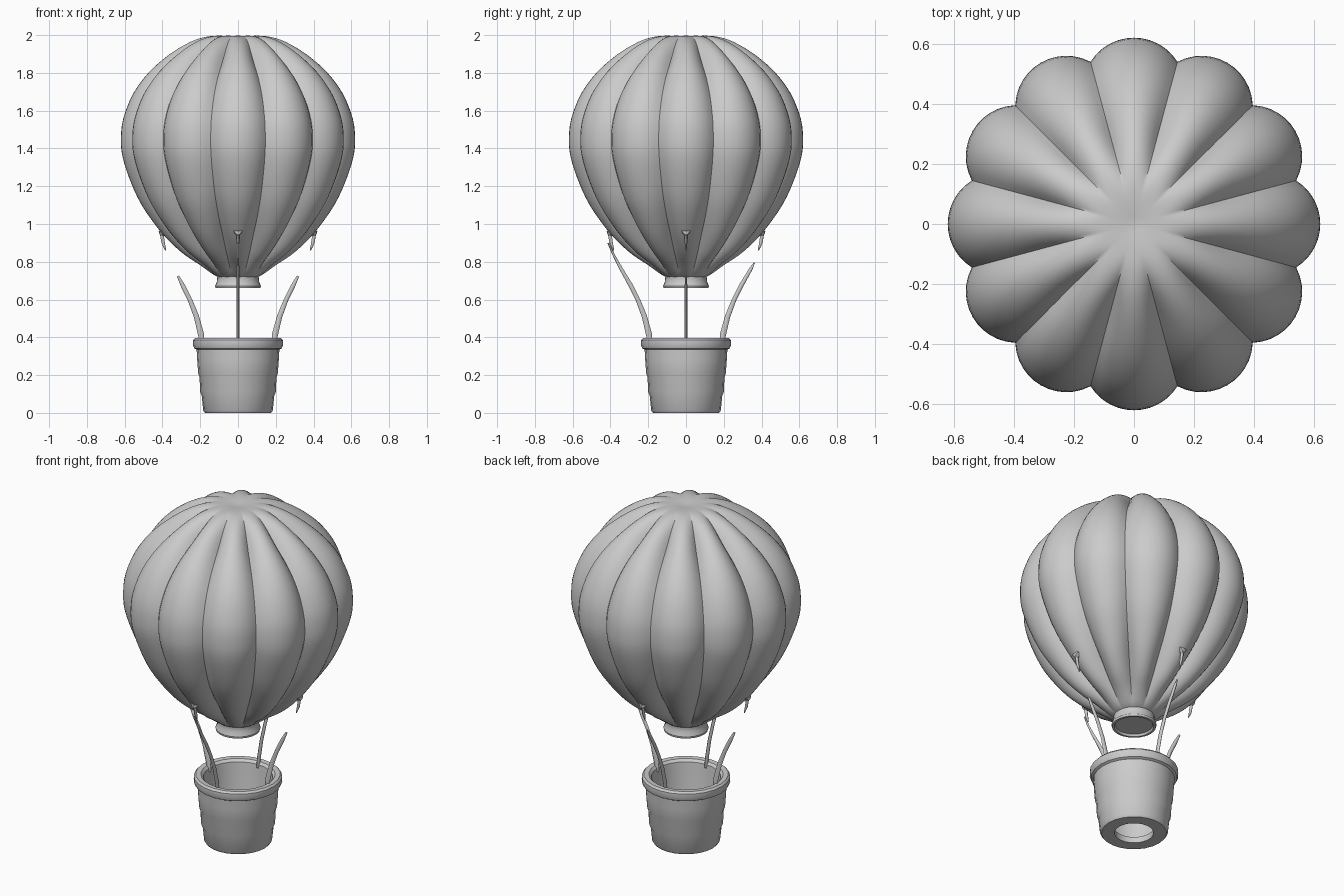
import bpy, bmesh, math
from mathutils import Vector

if "Cube" in bpy.data.objects:
    bpy.data.objects.remove(bpy.data.objects["Cube"])

LOBES = 12


def spline(pts, steps):
    """Catmull-Rom interpolation through 2D points."""
    p = [Vector(q) for q in pts]
    p = [2 * p[0] - p[1]] + p + [2 * p[-1] - p[-2]]
    out = []
    for i in range(1, len(p) - 2):
        a, b, c, d = p[i - 1:i + 3]
        for s in range(steps):
            t = s / steps
            out.append(0.5 * (2 * b + (c - a) * t + (2 * a - 5 * b + 4 * c - d) * t ** 2
                              + (3 * b - a - 3 * c + d) * t ** 3))
    return out + [p[-2]]


def lathe(name, profile, segments, offset=None, closed=False, angle=35):
    """Revolve an (r, z) profile; offset(r, theta) moves points along the normal."""
    bm = bmesh.new()
    n = len(profile)
    rings = []
    for i, (r, z) in enumerate(profile):
        if r < 1e-5:
            rings.append([bm.verts.new((0, 0, z))] * segments)
            continue
        a, b = profile[max(i - 1, 0)], profile[min(i + 1, n - 1)]
        t = Vector((b[0] - a[0], b[1] - a[1])).normalized()
        ring = []
        for k in range(segments):
            th = 2 * math.pi * k / segments
            d = offset(r, th) if offset else 0
            rr, zz = r + d * t.y, z - d * t.x
            ring.append(bm.verts.new((rr * math.cos(th), rr * math.sin(th), zz)))
        rings.append(ring)
    pairs = list(zip(rings, rings[1:])) + ([(rings[-1], rings[0])] if closed else [])
    for lo, hi in pairs:
        for k in range(segments):
            j = (k + 1) % segments
            bm.faces.new(list(dict.fromkeys((lo[k], lo[j], hi[j], hi[k]))))
    bmesh.ops.recalc_face_normals(bm, faces=bm.faces)
    return finish(name, bm, angle)


def finish(name, bm, angle=35):
    me = bpy.data.meshes.new(name)
    bm.to_mesh(me)
    bm.free()
    ob = bpy.data.objects.new(name, me)
    bpy.context.collection.objects.link(ob)
    bpy.ops.object.select_all(action='DESELECT')
    ob.select_set(True)
    bpy.context.view_layer.objects.active = ob
    bpy.ops.object.shade_smooth_by_angle(angle=math.radians(angle))
    return ob


def crease(r, th):
    """Round-lobed cross-section: zero on lobe crests, deepest between lobes."""
    step = 2 * math.pi / LOBES
    phi = (th + step / 2) % step - step / 2
    d, rho = 0.449, 0.171
    depth = d * math.cos(phi) + math.sqrt(rho ** 2 - (d * math.sin(phi)) ** 2) - 0.62
    f = min(max((r - 0.09) / 0.3, 0), 1)
    return depth * f * f * (3 - 2 * f)


# Lobed envelope
envelope = [(0.108, 0.72), (0.135, 0.735), (0.2, 0.782), (0.28, 0.835), (0.36, 0.905),
            (0.43, 0.985), (0.51, 1.1), (0.567, 1.22), (0.61, 1.35), (0.62, 1.45),
            (0.607, 1.56), (0.555, 1.69), (0.47, 1.805), (0.36, 1.9), (0.25, 1.965),
            (0.16, 1.993), (0.08, 1.996), (0, 1.988)]
lathe("envelope", spline(envelope, 3), LOBES * 12, crease)

# Short mouth collar below the envelope
lathe("envelope_mouth", [(0, 0.672), (0.1, 0.672), (0.106, 0.66), (0.118, 0.66),
                         (0.121, 0.672), (0.112, 0.695), (0.109, 0.725), (0.118, 0.742)], 32)

# Basket with open floor ring, slightly bulging walls and rolled rim
basket = [(0.105, 0.0), (0.175, 0.0), (0.184, 0.012), (0.192, 0.09), (0.2, 0.11),
          (0.204, 0.19), (0.211, 0.21), (0.216, 0.28), (0.219, 0.335), (0.232, 0.342),
          (0.239, 0.36), (0.238, 0.385), (0.228, 0.396), (0.2, 0.394), (0.187, 0.38),
          (0.183, 0.34), (0.172, 0.2), (0.15, 0.05), (0.105, 0.035)]
lathe("basket", basket, 24, closed=True)


# Ropes: tapered strands, given as (distance from axis, z, half width)
def strand(name, pts, turn):
    bm = bmesh.new()
    rings = []
    for i, (r, z, w) in enumerate(pts):
        a, b = pts[max(i - 1, 0)], pts[min(i + 1, len(pts) - 1)]
        t = Vector((b[0] - a[0], 0, b[1] - a[1])).normalized()
        side = Vector((t.z, 0, -t.x))
        rings.append([bm.verts.new(Vector((r, 0, z)) + side * w * math.cos(k * math.pi / 3)
                                   + Vector((0, 0.008 * min(1, w / 0.008), 0)) * math.sin(k * math.pi / 3))
                      for k in range(6)])
    for lo, hi in zip(rings, rings[1:]):
        for k in range(6):
            bm.faces.new((lo[k], lo[k - 1], hi[k - 1], hi[k]))
    bm.faces.new(rings[0])
    bm.faces.new(rings[-1])
    bmesh.ops.recalc_face_normals(bm, faces=bm.faces)
    finish(name, bm, 60).rotation_euler.z = turn


lower = [(0.188, 0.36, 0.012), (0.197, 0.42, 0.016), (0.22, 0.51, 0.014),
         (0.255, 0.6, 0.012), (0.29, 0.67, 0.012), (0.318, 0.725, 0.006)]
joined = lower[:5] + [(0.345, 0.765, 0.009), (0.385, 0.84, 0.006), (0.41, 0.9, 0.006)]
upper = [(0.383, 0.86, 0.003), (0.396, 0.9, 0.009), (0.405, 0.955, 0.01)]
sides = {"right": (0, lower), "back": (90, joined[:6] + [(0.362, 0.795, 0.003)]),
         "left": (180, lower), "front": (270, joined)}

for side, (deg, path) in sides.items():
    turn = math.radians(deg)
    strand(side + "_rope", path, turn)
    strand(side + "_rope_end", upper, turn)
    # Knot where the rope meets the envelope
    bm = bmesh.new()
    bmesh.ops.create_icosphere(bm, subdivisions=1, radius=0.022)
    for i, v in enumerate(bm.verts):
        v.co *= 1.35 if i % 3 == 0 else 0.85
        v.co.z *= 0.8
    knot = finish(side + "_knot", bm, 20)
    knot.location = (0.403 * math.cos(turn), 0.403 * math.sin(turn), 0.955)
    knot.rotation_euler.z = turn
